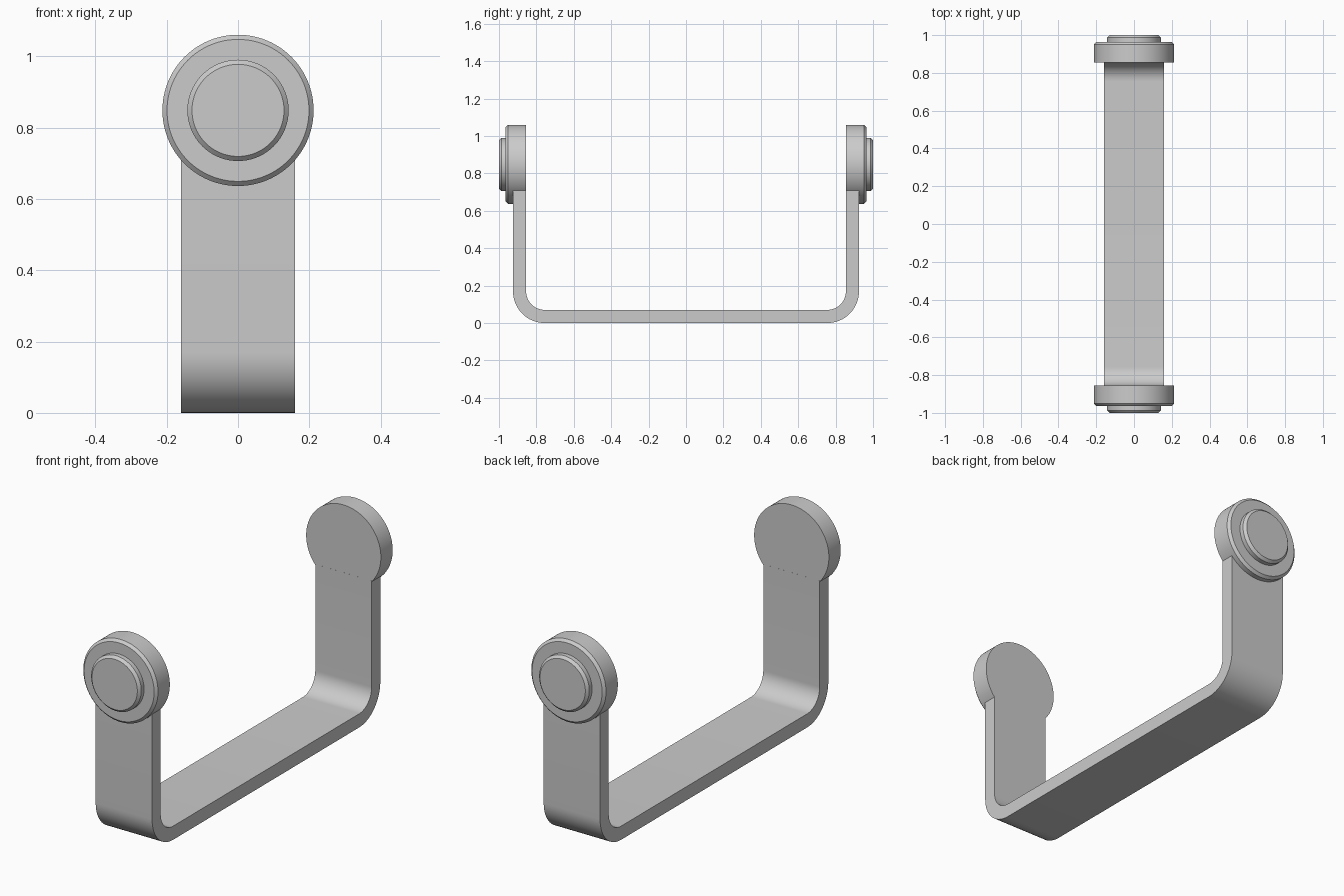
import bpy, bmesh
from math import sin, cos, pi, radians

cube = bpy.data.objects.get("Cube")
if cube:
    bpy.data.objects.remove(cube, do_unlink=True)

grey = bpy.data.materials.new("satin grey")
grey.use_nodes = True
colour = (0.6, 0.6, 0.6, 1)
grey.diffuse_color = colour
grey.node_tree.nodes["Principled BSDF"].inputs["Base Color"].default_value = colour

HALF_WIDTH = 0.16
INNER, OUTER = 0.855, 0.925      # strap faces along y
THICK = OUTER - INNER
BEND = 0.17                      # outer bend radius
PIVOT_Z = 0.848
SEGMENTS = 96


def add_object(name, bm):
    bmesh.ops.recalc_face_normals(bm, faces=bm.faces)
    mesh = bpy.data.meshes.new(name)
    bm.to_mesh(mesh)
    bm.free()
    mesh.materials.append(grey)
    obj = bpy.data.objects.new(name, mesh)
    bpy.context.collection.objects.link(obj)
    bpy.ops.object.select_all(action='DESELECT')
    obj.select_set(True)
    bpy.context.view_layer.objects.active = obj
    bpy.ops.object.shade_smooth_by_angle(angle=radians(30))
    return obj


def u_path(half, bottom, radius, top, steps=16):
    """Points (y, z) down one arm, round both bends and up the other."""
    bend = []
    for i in range(steps + 1):
        a = pi / 2 * i / steps
        bend.append((half - radius + radius * cos(a), bottom + radius - radius * sin(a)))
    right = [(half, top)] + bend
    return right + [(-y, z) for y, z in reversed(right)]


# U-shaped strap: bent profile extruded across the width
strap_top = PIVOT_Z - 0.135
outer = u_path(OUTER, 0, BEND, strap_top)
inner = u_path(INNER, THICK, BEND - THICK, strap_top)
bm = bmesh.new()
rows = [[bm.verts.new((x, y, z)) for y, z in path]
        for x in (-HALF_WIDTH, HALF_WIDTH) for path in (outer, inner)]
out_l, in_l, out_r, in_r = rows
for a, b in ((out_l, in_l), (in_l, in_r), (in_r, out_r), (out_r, out_l)):
    for i in range(len(a) - 1):
        bm.faces.new((a[i], a[i + 1], b[i + 1], b[i]))
for end in (0, -1):
    bm.faces.new([row[end] for row in (out_l, in_l, in_r, out_r)])
add_object("strap", bm)


def turned_disc(name, side, profile):
    """Lathe a (radius, y) profile about the pivot axis and cap both ends."""
    bm = bmesh.new()
    rings = []
    for r, y in profile:
        rings.append([bm.verts.new((r * cos(2 * pi * i / SEGMENTS), side * y,
                                    PIVOT_Z + r * sin(2 * pi * i / SEGMENTS)))
                      for i in range(SEGMENTS)])
    for a, b in zip(rings, rings[1:]):
        for i in range(SEGMENTS):
            j = (i + 1) % SEGMENTS
            bm.faces.new((a[i], a[j], b[j], b[i]))
    bm.faces.new(rings[0])
    bm.faces.new(rings[-1])
    add_object(name, bm)


# Chamfered end disc and raised button on each arm
for label, side in (("front", -1), ("back", 1)):
    turned_disc(label + "_end_disc", side,
                [(0.212, INNER + 0.0003), (0.212, 0.951), (0.199, 0.964)])
    turned_disc(label + "_button", side,
                [(0.142, 0.96), (0.142, 0.987), (0.129, 1.0)])
